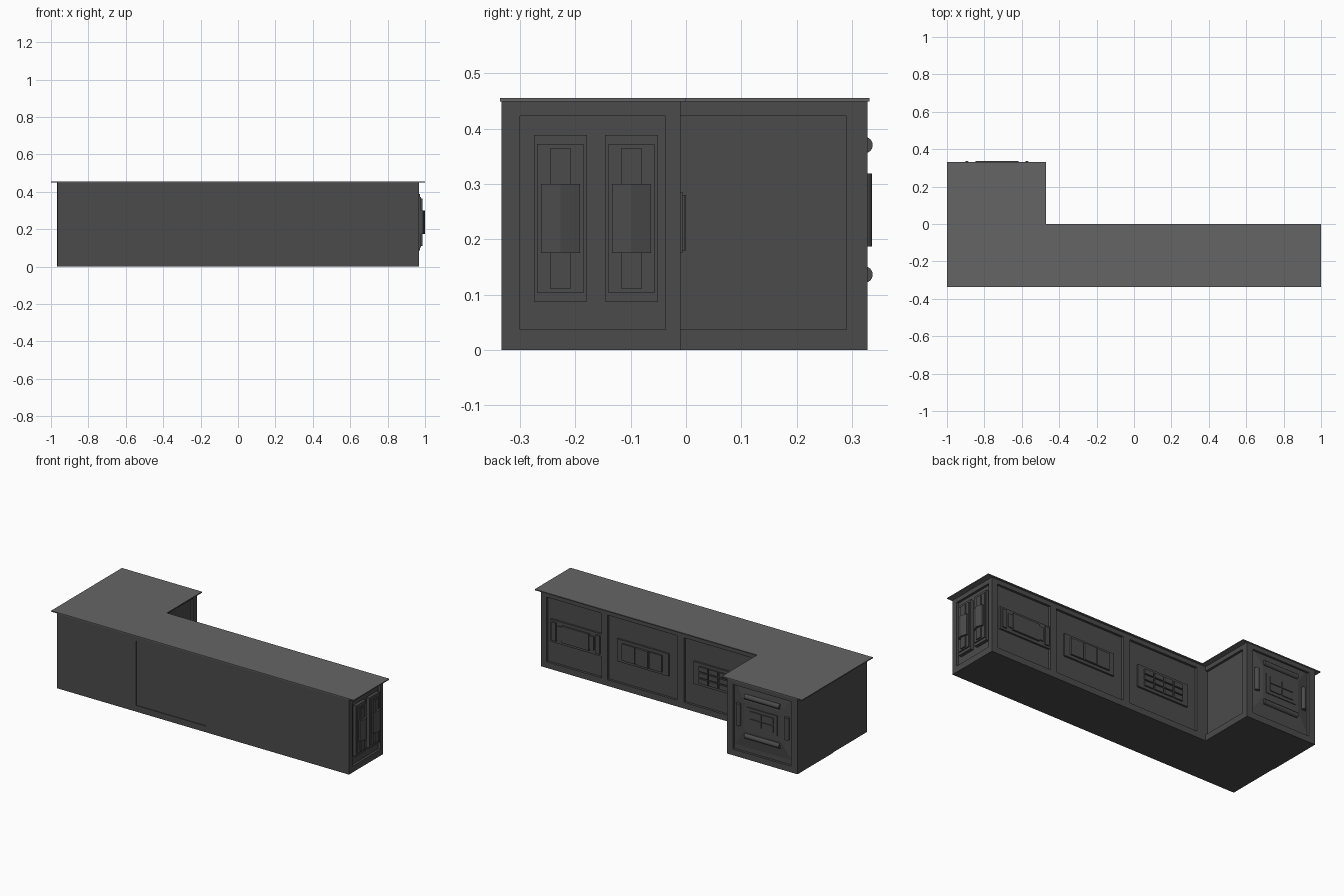
import bpy, bmesh
from mathutils import Vector

if "Cube" in bpy.data.objects:
    bpy.data.objects.remove(bpy.data.objects["Cube"], do_unlink=True)


def material(name, value):
    m = bpy.data.materials.new(name)
    m.use_nodes = True
    m.diffuse_color = (value, value, value, 1)
    m.node_tree.nodes["Principled BSDF"].inputs["Base Color"].default_value = (value, value, value, 1)
    return m


CHARCOAL = material("charcoal", 0.07)
TOP_GREY = material("worktop grey", 0.13)


def finish(name, bm, mat):
    bmesh.ops.recalc_face_normals(bm, faces=bm.faces)
    me = bpy.data.meshes.new(name)
    bm.to_mesh(me)
    bm.free()
    me.materials.append(mat)
    ob = bpy.data.objects.new(name, me)
    bpy.context.scene.collection.objects.link(ob)
    return ob


def prism(name, outline, lift, mat=CHARCOAL):
    """Extrude a closed outline of 3D points along the vector lift."""
    bm = bmesh.new()
    face = bm.faces.new([bm.verts.new(p) for p in outline])
    out = bmesh.ops.extrude_face_region(bm, geom=[face])
    verts = [v for v in out["geom"] if isinstance(v, bmesh.types.BMVert)]
    bmesh.ops.translate(bm, verts=verts, vec=Vector(lift))
    return finish(name, bm, mat)


# Each wall maps (along, height, outward) to world space
def back_wall(y):
    return lambda u, z, w: (u, y + w, z)


def end_wall(x):
    return lambda u, z, w: (x + w, u, z)


def block(name, wall, u, z, w):
    pts = [wall(u[i], z[j], w[0]) for i, j in ((0, 0), (1, 0), (1, 1), (0, 1))]
    return prism(name, pts, Vector(wall(0, 0, w[1])) - Vector(wall(0, 0, w[0])))


def frustum(name, wall, centre, outer, inner, w):
    """Panel with mitred sloping sides; sizes are half extents."""
    bm = bmesh.new()
    rings = []
    for (a, b), depth in ((outer, w[0]), (inner, w[1])):
        rings.append([bm.verts.new(wall(centre[0] + i * a, centre[1] + j * b, depth))
                      for i, j in ((-1, -1), (1, -1), (1, 1), (-1, 1))])
    for r in rings:
        bm.faces.new(r)
    for i in range(4):
        k = (i + 1) % 4
        bm.faces.new((rings[0][i], rings[0][k], rings[1][k], rings[1][i]))
    return finish(name, bm, CHARCOAL)


def rod(name, start, end, radius):
    bm = bmesh.new()
    a, b = Vector(start), Vector(end)
    bmesh.ops.create_cone(bm, cap_ends=True, segments=16, radius1=radius,
                          radius2=radius, depth=(b - a).length)
    turn = Vector((0, 0, 1)).rotation_difference(b - a)
    bmesh.ops.rotate(bm, verts=bm.verts, cent=(0, 0, 0), matrix=turn.to_matrix())
    bmesh.ops.translate(bm, verts=bm.verts, vec=(a + b) / 2)
    ob = finish(name, bm, CHARCOAL)
    bpy.context.view_layer.objects.active = ob
    ob.select_set(True)
    bpy.ops.object.shade_smooth_by_angle()
    ob.select_set(False)


def cut(target, cutter):
    mod = target.modifiers.new("recess", "BOOLEAN")
    mod.operation = "DIFFERENCE"
    mod.solver = "EXACT"
    mod.object = cutter
    bpy.context.view_layer.objects.active = target
    bpy.ops.object.modifier_apply(modifier=mod.name)
    bpy.data.objects.remove(cutter, do_unlink=True)


def ell(left, right, front, inner_x, inner_y, back, z):
    return [(left, front, z), (right, front, z), (right, inner_y, z),
            (inner_x, inner_y, z), (inner_x, back, z), (left, back, z)]


# Counter body and worktop
body = prism("counter_body", ell(-0.967, 0.967, -0.333, -0.5, -0.01, 0.328, 0), (0, 0, 0.449))
prism("worktop", ell(-1, 1, -0.336, -0.47, 0, 0.332, 0.449), (0, 0, 0.006), TOP_GREY)

main, wing = back_wall(-0.01), back_wall(0.328)
end, wing_side = end_wall(0.967), end_wall(-0.5)
Z = (0.037, 0.423)
D = 0.014

# Recessed panels
for u in ((0.565, 0.93), (0.065, 0.525), (-0.44, 0.02)):
    cut(body, block("cutter", main, u, Z, (-D, 0.05)))
cut(body, block("cutter", end, (-0.3, -0.037), Z, (-D, 0.05)))
cut(body, block("cutter", wing_side, (-0.0095, 0.29), Z, (-D, 0.05)))
cut(body, block("cutter", wing, (-0.925, -0.54), Z, (-D, 0.05)))
cut(body, block("cutter", back_wall(-0.333), (-0.44, 0.02), Z, (-0.05, 0.004)))
cut(body, block("cutter", end_wall(-0.967), (-0.4, -0.01), (-0.05, 0.5), (-0.05, 0.003)))

# Back medallions: a shared plate with a different motif on each
for c, motif in ((0.735, "bar"), (0.295, "squares"), (-0.21, "grid")):
    block(motif + "_plate", main, (c - 0.17, c + 0.17), (0.163, 0.297), (-D, -0.003))
    if motif == "bar":
        block("long_bar", main, (c - 0.12, c + 0.12), (0.19, 0.27), (-D, 0.003))
        block("bar_centre", main, (c - 0.09, c + 0.09), (0.18, 0.28), (-D, 0.008))
        for s in (-1, 1):
            block("bar_cap", main, (c + s * 0.145 - 0.014, c + s * 0.145 + 0.014),
                  (0.175, 0.285), (-D, 0.004))
    elif motif == "squares":
        for i in (-1, 0, 1):
            block("square_tile", main, (c + i * 0.09 - 0.042, c + i * 0.09 + 0.042),
                  (0.18, 0.28), (-D, 0.01 - abs(i) * 0.003))
    else:
        for i in range(4):
            for j in range(3):
                u, z = c + (i - 1.5) * 0.067, 0.23 + (j - 1) * 0.036
                block("grid_tile", main, (u - 0.029, u + 0.029), (z - 0.014, z + 0.014), (-D, 0.006))

# End ornaments: stacked plates crowned by a ridge
for c in (-0.227, -0.0985):
    block("end_plate", end, (c - 0.048, c + 0.048), (0.087, 0.388), (-D, 0.005))
    block("end_inner_plate", end, (c - 0.042, c + 0.042), (0.103, 0.372), (0, 0.012))
    block("end_bar", end, (c - 0.018, c + 0.018), (0.11, 0.365), (0, 0.019))
    ridge = [end(c + u, 0.175, w) for u, w in
             ((-0.035, 0.01), (0.035, 0.01), (0.035, 0.022), (0, 0.033), (-0.035, 0.022))]
    prism("end_ridge", ridge, (0, 0, 0.125))

# Wing back ornament: mitred panel, centre tiles and four rods
cx, cz = -0.733, 0.253
frustum("mitred_panel", wing, (cx, cz), (0.188, 0.188), (0.12, 0.09), (-D, -0.003))
block("centre_plate", wing, (cx - 0.1, cx + 0.1), (cz - 0.06, cz + 0.06), (-D, 0.002))
for i in (-1, 1):
    for j in (-1, 1):
        u, z = cx + i * 0.041, cz + j * 0.023
        block("centre_tile", wing, (u - 0.037, u + 0.037), (z - 0.019, z + 0.019), (-D, 0.007))
    z = cz + i * 0.117
    rod("horizontal_rod", (cx - 0.115, 0.3225, z), (cx + 0.115, 0.3225, z), 0.015)
    x = cx + i * 0.16
    rod("vertical_rod", (x, 0.3225, cz - 0.066), (x, 0.3225, cz + 0.066), 0.014)
